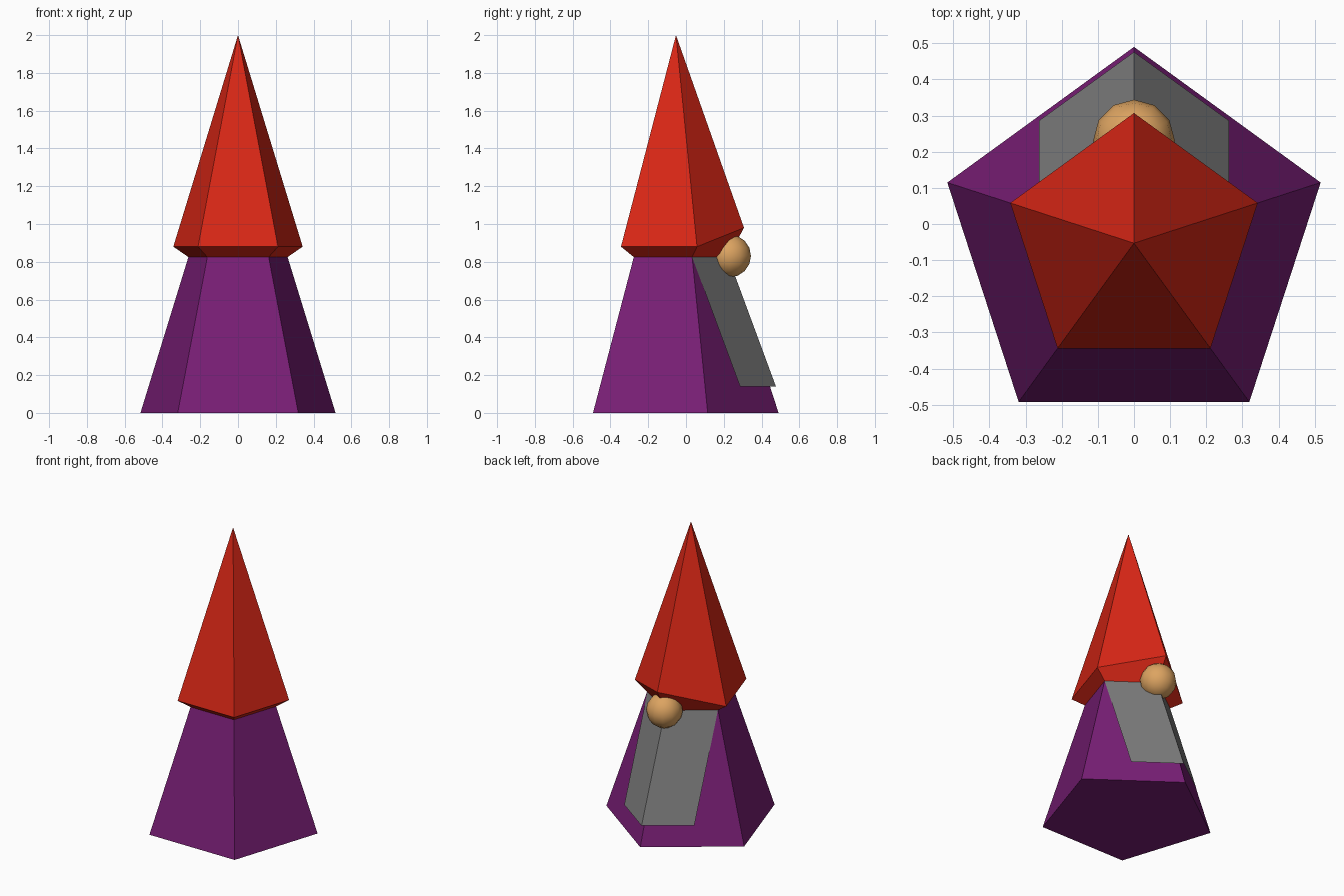
import bpy, bmesh
from math import sin, cos, pi

if "Cube" in bpy.data.objects:
    bpy.data.objects.remove(bpy.data.objects["Cube"])

CY = -0.053          # y of the vertical axis of body and hat
TOP_R, TOP_Z = 0.276, 0.825


def paint(obj, name, rgb):
    mat = bpy.data.materials.new(name)
    mat.diffuse_color = (*rgb, 1)
    mat.use_nodes = True
    mat.node_tree.nodes["Principled BSDF"].inputs["Base Color"].default_value = mat.diffuse_color
    obj.data.materials.append(mat)


def pentagon(r, z, back_lift=0.0):
    # first corner points to +y and can be lifted
    return [(r * sin(2 * pi * i / 5), CY + r * cos(2 * pi * i / 5),
             z + (back_lift if i == 0 else 0)) for i in range(5)]


def mesh_object(name, verts, faces):
    mesh = bpy.data.meshes.new(name)
    mesh.from_pydata(verts, [], faces)
    bm = bmesh.new()
    bm.from_mesh(mesh)
    bmesh.ops.recalc_face_normals(bm, faces=bm.faces[:])
    bm.to_mesh(mesh)
    bm.free()
    obj = bpy.data.objects.new(name, mesh)
    bpy.context.collection.objects.link(obj)
    return obj


def ring_sides(a, b):
    return [(a + i, a + (i + 1) % 5, b + (i + 1) % 5, b + i) for i in range(5)]


# robe: tapered five-sided body
robe = mesh_object("robe", pentagon(0.543, 0) + pentagon(TOP_R, TOP_Z),
                   ring_sides(0, 5) + [tuple(range(5)), tuple(range(5, 10))])
paint(robe, "purple", (0.19, 0.013, 0.18))

# hat: five-sided spike, brim lifted above the nose
hat = mesh_object("hat", pentagon(TOP_R, TOP_Z) + pentagon(0.36, 0.88, 0.1) + [(0, CY, 2)],
                  ring_sides(0, 5) + [(5 + i, 5 + (i + 1) % 5, 10) for i in range(5)]
                  + [tuple(range(5))])
paint(hat, "red", (0.7, 0.02, 0.008))

# beard: folded sheet standing slightly off the robe at its lower end
top = pentagon(TOP_R, TOP_Z)
x, y = top[1][:2]
beard = mesh_object("beard", [(-x, y, TOP_Z), (0, top[0][1], TOP_Z), (x, y, TOP_Z),
                              (-x, 0.286, 0.14), (0, 0.476, 0.14), (x, 0.286, 0.14)],
                    [(1, 0, 3, 4), (2, 1, 4, 5)])
paint(beard, "grey", (0.2, 0.2, 0.2))

# nose
bpy.ops.mesh.primitive_uv_sphere_add(segments=12, ring_count=8, radius=0.113,
                                     location=(0, 0.231, 0.831))
nose = bpy.context.object
nose.name = "nose"
bpy.ops.object.shade_smooth()
paint(nose, "skin", (0.72, 0.37, 0.12))
